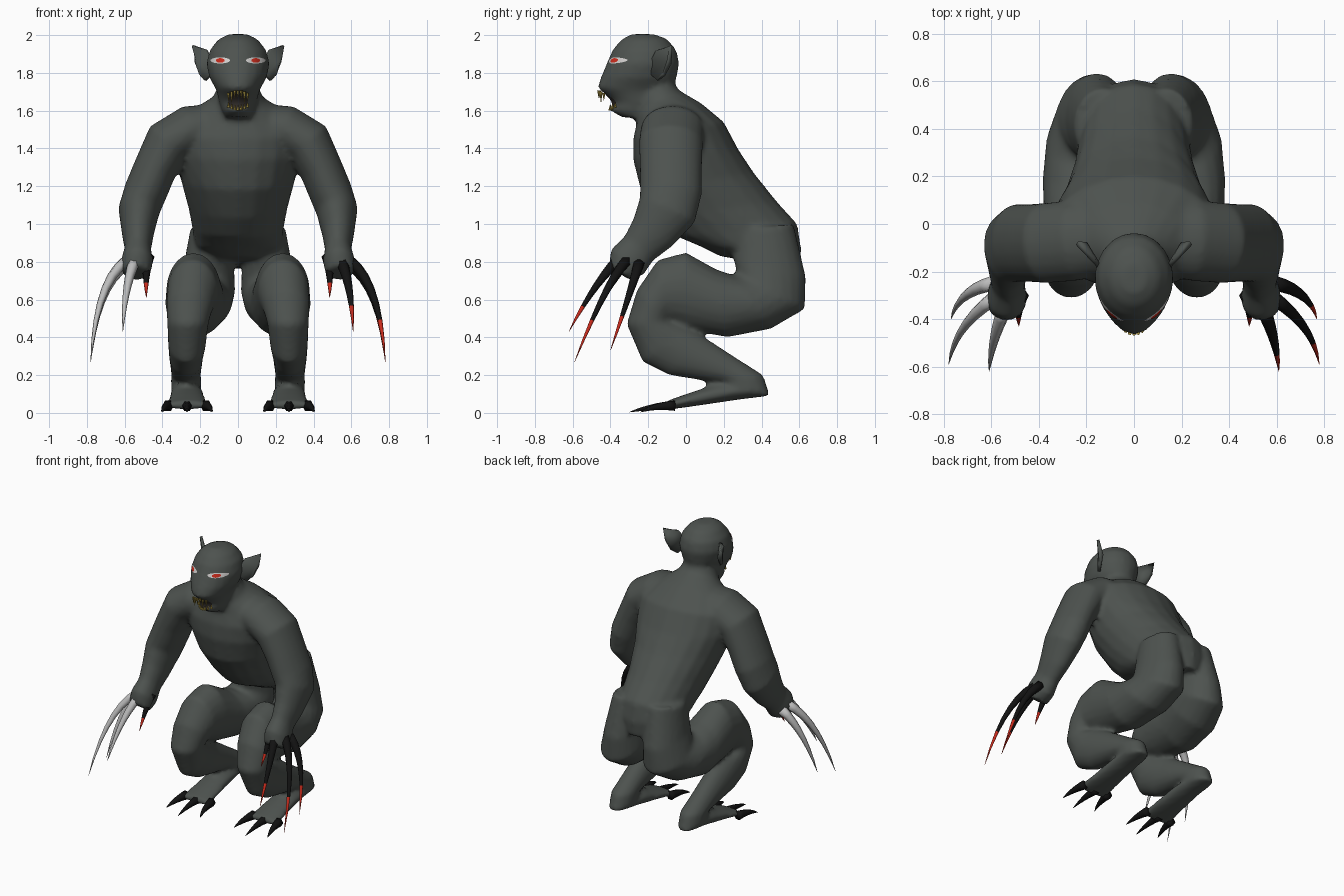
import bpy, bmesh, math
from mathutils import Vector
from mathutils.bvhtree import BVHTree

if "Cube" in bpy.data.objects:
    bpy.data.objects.remove(bpy.data.objects["Cube"])


def material(name, r, g, b):
    m = bpy.data.materials.new(name)
    m.use_nodes = True
    m.diffuse_color = (r, g, b, 1)
    bsdf = m.node_tree.nodes["Principled BSDF"]
    bsdf.inputs["Base Color"].default_value = (r, g, b, 1)
    bsdf.inputs["Roughness"].default_value = 0.8
    return m


SKIN = material("dark grey skin", 0.075, 0.085, 0.078)
BLACK = material("black claw", 0.006, 0.006, 0.006)
PALE = material("pale claw", 0.5, 0.5, 0.5)
RED = material("red", 0.6, 0.025, 0.012)
WHITE = material("eye white", 0.65, 0.63, 0.62)
MOUTH = material("mouth interior", 0.03, 0.025, 0.022)
TEETH = material("yellow teeth", 0.38, 0.28, 0.05)


def finish(name, bm, mats, smooth=True):
    bmesh.ops.recalc_face_normals(bm, faces=bm.faces)
    for f in bm.faces:
        f.smooth = smooth
    me = bpy.data.meshes.new(name)
    bm.to_mesh(me)
    bm.free()
    for m in mats:
        me.materials.append(m)
    ob = bpy.data.objects.new(name, me)
    bpy.context.scene.collection.objects.link(ob)
    return ob


def loft(bm, frames, sides=20):
    """Skin a closed tube over (centre, axis_u, axis_v) ellipses."""
    rings = []
    for c, u, v in frames:
        angles = [2 * math.pi * i / sides for i in range(sides)]
        rings.append([bm.verts.new(c + u * math.cos(a) + v * math.sin(a)) for a in angles])
    faces = []
    for a, b in zip(rings, rings[1:]):
        for i in range(sides):
            j = (i + 1) % sides
            faces.append(bm.faces.new((a[i], a[j], b[j], b[i])))
    bm.faces.new(rings[0])
    bm.faces.new(rings[-1])
    return faces


def slices(rows, side=1):
    """Ellipses from rows of front y, z, back y, z, centre x, half width."""
    out = []
    for fy, fz, by, bz, x, w in rows:
        f, b = Vector((side * x, fy, fz)), Vector((side * x, by, bz))
        out.append(((f + b) / 2, (f - b) / 2, Vector((w, 0, 0))))
    return out


def path_frames(points, radii, ref):
    """Ellipses square to a path; the first radius lies near the ref direction."""
    out = []
    for i, p in enumerate(points):
        t = (points[min(i + 1, len(points) - 1)] - points[max(i - 1, 0)]).normalized()
        u = (ref - t * ref.dot(t)).normalized()
        out.append((p, u * radii[i][0], t.cross(u) * radii[i][1]))
    return out


# Body: overlapping lofts fused into one smooth skin
TORSO = [
    (-.28, 1.68, -.08, 1.79, 0, .10), (-.26, 1.60, -.04, 1.71, 0, .14),
    (-.26, 1.54, .08, 1.64, 0, .25), (-.28, 1.45, .20, 1.54, 0, .35),
    (-.28, 1.34, .28, 1.39, 0, .34), (-.24, 1.18, .36, 1.27, 0, .30),
    (-.14, 1.03, .48, 1.12, 0, .26), (-.04, .93, .59, 1.0, 0, .24),
    (.08, .88, .61, .87, 0, .23), (.18, .83, .60, .76, 0, .14)]
HEAD = [
    (-.29, 2.005, -.17, 2.005, 0, .05), (-.345, 1.975, -.10, 1.98, 0, .105),
    (-.39, 1.92, -.05, 1.92, 0, .15), (-.42, 1.85, -.035, 1.85, 0, .168),
    (-.45, 1.78, -.05, 1.77, 0, .152), (-.47, 1.72, -.08, 1.71, 0, .118),
    (-.43, 1.69, -.09, 1.68, 0, .108), (-.38, 1.645, -.10, 1.64, 0, .10),
    (-.40, 1.60, -.12, 1.60, 0, .085), (-.34, 1.565, -.14, 1.56, 0, .07)]
LEG = [
    (.25, .97, .57, 1.0, .13, .12), (.25, .82, .635, .72, .155, .135),
    (.27, .74, .63, .55, .17, .155), (.25, .73, .45, .445, .20, .17),
    (.16, .76, .22, .40, .225, .16), (.0, .85, .0, .44, .235, .145),
    (-.15, .81, -.08, .47, .24, .135), (-.26, .65, -.09, .48, .255, .125),
    (-.315, .47, -.08, .48, .265, .11), (-.23, .27, .0, .46, .27, .10),
    (-.09, .20, .10, .40, .275, .09), (.13, .165, .30, .27, .275, .08),
    (.18, .165, .41, .20, .275, .08), (.19, .15, .445, .09, .275, .08),
    (.15, .15, .28, .07, .27, .085), (.0, .10, .04, .035, .27, .10),
    (-.11, .06, -.11, .015, .27, .115)]
ARM = [
    (.10, -.06, 1.53, .15, .11), (.25, -.07, 1.50, .17, .13),
    (.37, -.08, 1.43, .17, .13), (.44, -.08, 1.29, .165, .115),
    (.49, -.08, 1.17, .165, .115), (.525, -.10, 1.07, .16, .11),
    (.53, -.18, .95, .125, .085), (.53, -.25, .87, .10, .07),
    (.535, -.31, .80, .11, .085), (.54, -.35, .74, .07, .075)]

bm = bmesh.new()
loft(bm, slices(TORSO))
loft(bm, slices(HEAD))
for s in (1, -1):
    loft(bm, slices(LEG, s))
    pts = [Vector((s * x, y, z)) for x, y, z, _, _ in ARM]
    loft(bm, path_frames(pts, [r[3:] for r in ARM], Vector((0, 1, 0))))
body = finish("body", bm, [SKIN])
rem = body.modifiers.new("fuse", "REMESH")
rem.mode = "VOXEL"
rem.voxel_size = 0.016
rem.use_smooth_shade = True
soft = body.modifiers.new("soften", "SMOOTH")
soft.factor = 0.5
soft.iterations = 5

bpy.context.view_layer.update()
skin_tree = BVHTree.FromObject(body, bpy.context.evaluated_depsgraph_get())


def face_plate(name, x, z, rx, rz, lift, mat):
    """Thin oval laid on the face."""
    bm = bmesh.new()
    bmesh.ops.create_grid(bm, x_segments=10, y_segments=6, size=1)
    for v in bm.verts:
        a, b = v.co.x, v.co.y
        px = x + rx * a * math.sqrt(1 - b * b / 2)
        pz = z + rz * b * math.sqrt(1 - a * a / 2)
        hit = skin_tree.ray_cast(Vector((px, -1, pz)), Vector((0, 1, 0)))[0]
        v.co = Vector((px, (hit.y if hit else -.38) - lift, pz))
    ob = finish(name, bm, [mat])
    for f in ob.data.polygons:
        if f.normal.y > 0:
            f.flip()


def claw(name, base, bend, tip, radius, mat, red_tip):
    """Curved tapering claw whose last stretch may be red."""
    a, b, c = Vector(base), Vector(bend), Vector(tip)
    n = 7
    pts = [a * (1 - t) ** 2 + b * 2 * t * (1 - t) + c * t * t for t in (i / n for i in range(n + 1))]
    radii = [(radius * (1 - i / n) ** .8 + .001,) * 2 for i in range(n + 1)]
    bm = bmesh.new()
    faces = loft(bm, path_frames(pts, radii, Vector((1, 0, 0))), 6)
    if red_tip:
        for f in faces[-12:]:
            f.material_index = 1
    finish(name, bm, [mat, RED])


HAND_CLAWS = {
    "outer": ((.585, -.31, .81), (.75, -.42, .70), (.78, -.59, .27)),
    "middle": ((.545, -.36, .81), (.60, -.49, .68), (.61, -.62, .43)),
    "rear": ((.59, -.25, .79), (.74, -.28, .68), (.77, -.40, .33)),
    "inner": ((.475, -.30, .83), (.49, -.35, .75), (.485, -.43, .61))}

for s, side in ((1, "left"), (-1, "right")):
    # Hand claws
    for key, path in HAND_CLAWS.items():
        pale = s < 0 and key != "inner"
        claw(f"{side}_{key}_hand_claw", *[(s * x, y, z) for x, y, z in path],
             .032, PALE if pale else BLACK, not pale)
    # Toe claws
    for i, dx in enumerate((-.10, 0, .10)):
        x = .27 + dx
        tip_y = -.30 if i == 1 else -.24
        claw(f"{side}_toe_claw_{i + 1}", (s * x, -.06, .038), (s * (x + dx * .15), -.17, .04),
             (s * (x + dx * .35), tip_y, .004), .03, BLACK, False)
    # Cupped pointed ear
    rim = [(0, 1.79), (.3, 1.76), (.62, 1.79), (.85, 1.86), (1, 1.945), (.6, 1.93), (.25, 1.92), (0, 1.87)]
    bm = bmesh.new()
    verts = [bm.verts.new((s * (.145 + .095 * t), -.18 + .10 * t, z)) for t, z in rim]
    hub = bm.verts.new((s * .20, -.085, 1.85))
    for i, v in enumerate(verts):
        bm.faces.new((v, verts[(i + 1) % len(verts)], hub))
    ear = finish(f"{side}_ear", bm, [SKIN])
    thick = ear.modifiers.new("thickness", "SOLIDIFY")
    thick.thickness = .018
    thick.offset = 0
    # Eye
    face_plate(f"{side}_eye", s * .094, 1.866, .052, .016, .004, WHITE)
    face_plate(f"{side}_iris", s * .094, 1.866, .023, .012, .007, RED)

# Mouth and teeth
face_plate("mouth", 0, 1.65, .052, .042, .005, MOUTH)
bm = bmesh.new()
for row, z, length, y in ((1, 1.708, -.04, -.462), (-1, 1.602, .028, -.402)):
    for i in range(-3, 4):
        k = 1.5 if abs(i) == 2 and row > 0 else 1
        p = Vector((i * .017, y + .003 * i * i, z - row * .0015 * i * i))
        pts = [p, p + Vector((0, 0, length * k))]
        loft(bm, path_frames(pts, [(.009, .009), (.001, .001)], Vector((1, 0, 0))), 5)
finish("teeth", bm, [TEETH], smooth=False)
